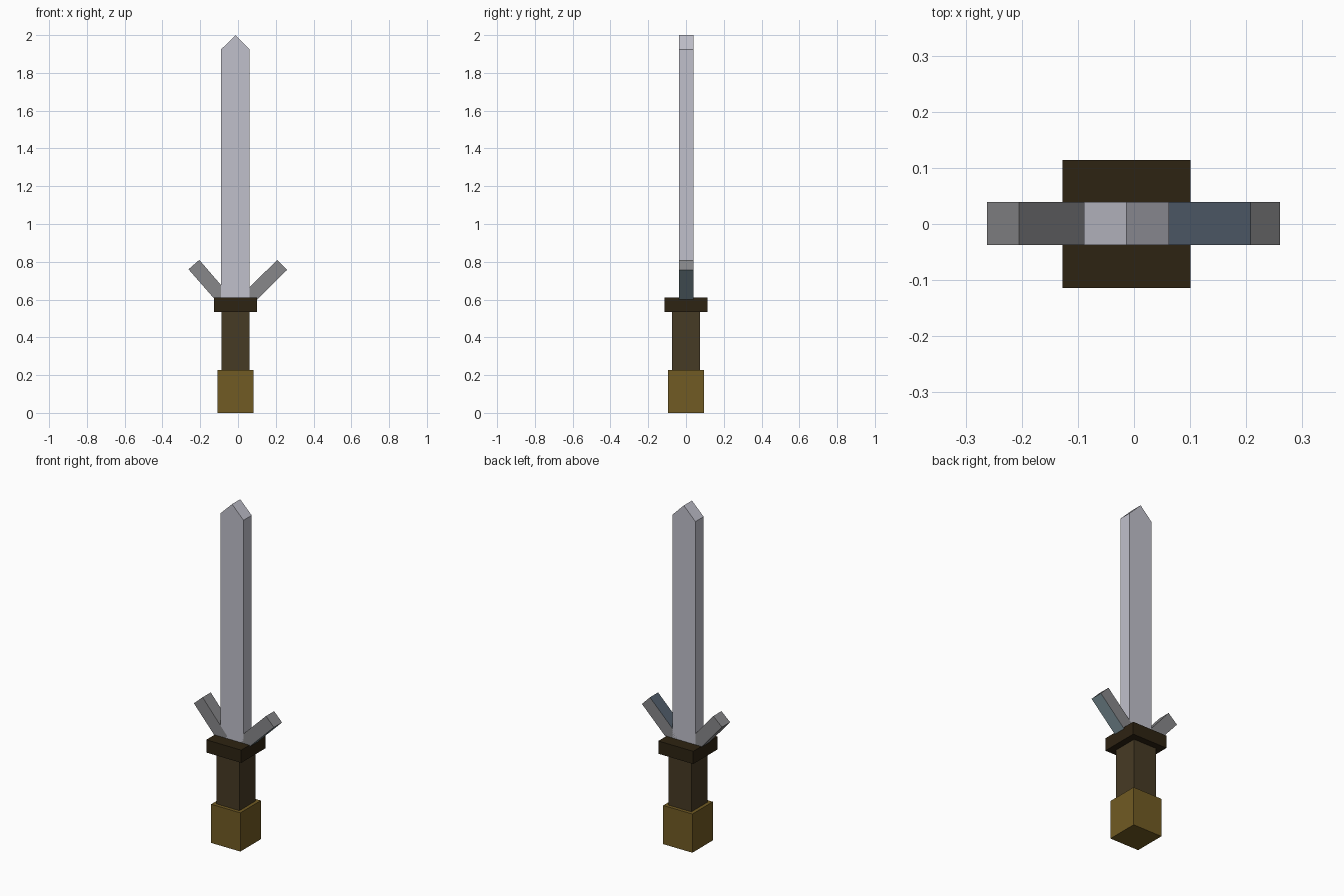
import bpy
import bmesh

cube = bpy.data.objects.get("Cube")
if cube:
    bpy.data.objects.remove(cube, do_unlink=True)


def material(name, r, g, b):
    m = bpy.data.materials.new(name)
    m.use_nodes = True
    m.diffuse_color = (r, g, b, 1)
    m.node_tree.nodes["Principled BSDF"].inputs["Base Color"].default_value = (r, g, b, 1)
    return m


steel = material("pale steel", 0.53, 0.53, 0.60)
iron = material("grey iron", 0.245, 0.245, 0.255)
slate = material("slate blue", 0.085, 0.115, 0.155)
teal = material("grey teal", 0.205, 0.287, 0.323)
gold = material("dull gold", 0.165, 0.104, 0.017)
leather = material("brown leather", 0.062, 0.043, 0.018)
wood = material("dark wood", 0.027, 0.017, 0.006)


def prism(name, outline, y0, y1, *mats):
    """Extrude an x-z outline (counter-clockwise from the front) along y."""
    bm = bmesh.new()
    face = bm.faces.new([bm.verts.new((x, y0, z)) for x, z in outline])
    new = bmesh.ops.extrude_face_region(bm, geom=[face], use_keep_orig=True)["geom"]
    bmesh.ops.translate(bm, verts=[v for v in new if isinstance(v, bmesh.types.BMVert)],
                        vec=(0, y1 - y0, 0))
    bmesh.ops.recalc_face_normals(bm, faces=bm.faces)
    mesh = bpy.data.meshes.new(name)
    bm.to_mesh(mesh)
    bm.free()
    for m in mats:
        mesh.materials.append(m)
    obj = bpy.data.objects.new(name, mesh)
    bpy.context.collection.objects.link(obj)
    return obj


def block(name, half_x, half_y, z0, z1, mat):
    x0, x1 = AXIS - half_x, AXIS + half_x
    return prism(name, [(x0, z0), (x1, z0), (x1, z1), (x0, z1)], -half_y, half_y, mat)


AXIS = -0.013  # the sword's centre line

# Hilt
block("pommel", 0.095, 0.095, 0, 0.228, gold)
block("grip", 0.075, 0.075, 0.22, 0.54, leather)
block("guard", 0.114, 0.114, 0.535, 0.61, wood)

# Pointed blade
prism("blade", [(-0.089, 0.6), (0.062, 0.6), (0.062, 1.925), (AXIS, 2), (-0.089, 1.925)],
      -0.037, 0.039, steel)

# Slanted prongs beside the blade
prism("right_prong", [(-0.1, 0.575), (-0.043, 0.622), (-0.205, 0.81), (-0.262, 0.76)],
      -0.037, 0.039, iron)
left_prong = prism("left_prong", [(0.07, 0.57), (0.26, 0.757), (0.208, 0.81), (0.018, 0.623)],
                   -0.037, 0.039, iron, slate, teal)

# Inner long face is slate, outer long face is teal
for p in left_prong.data.polygons:
    if abs(p.normal.x) > 0.5 and p.normal.x * p.normal.z < 0:
        p.material_index = 1 if p.normal.z > 0 else 2
